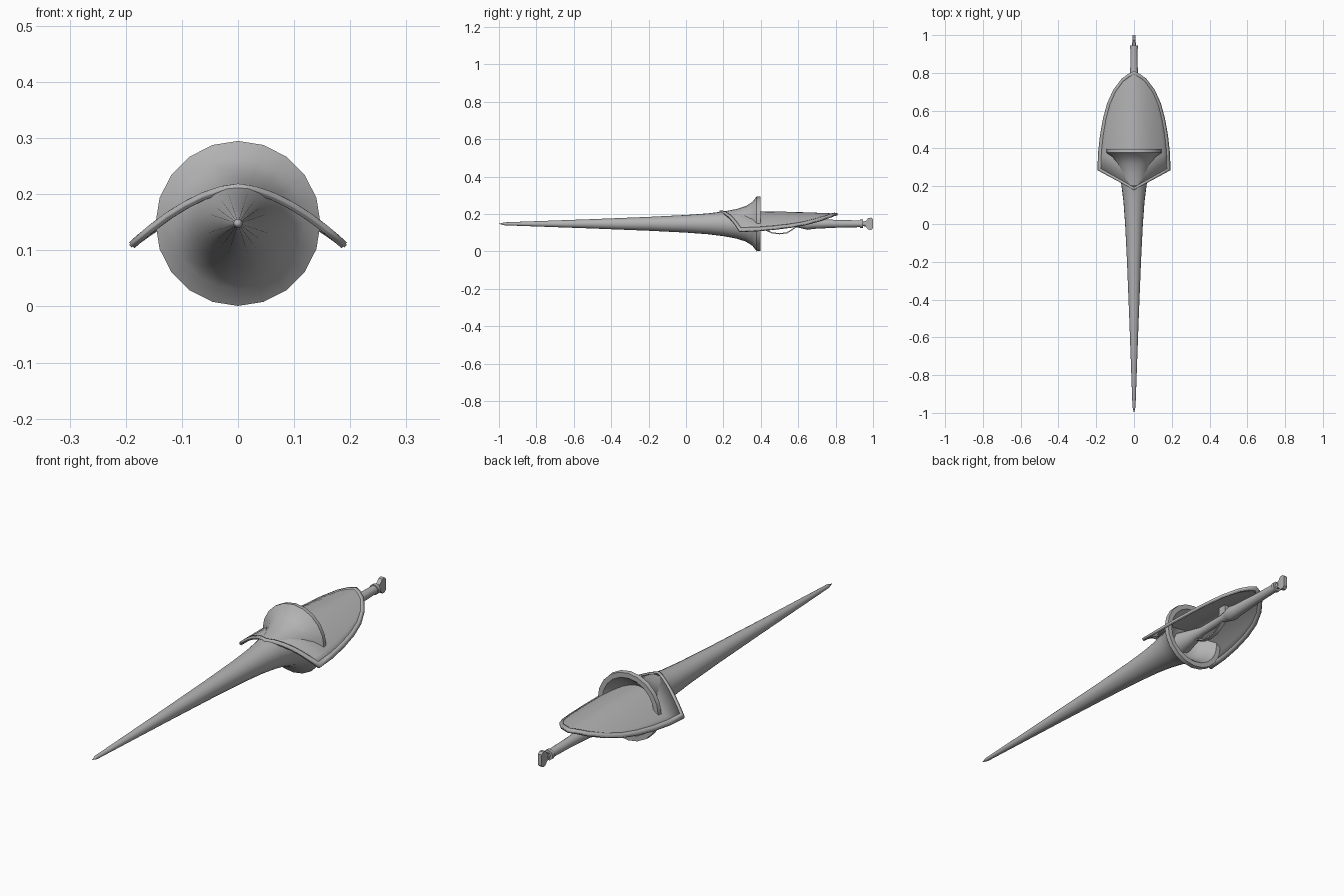
import bpy, bmesh, math
from mathutils import Vector

if "Cube" in bpy.data.objects:
    bpy.data.objects.remove(bpy.data.objects["Cube"])

AXIS_Z = 0.148
steel = bpy.data.materials.new("grey_steel")
steel.diffuse_color = (0.45, 0.45, 0.45, 1)
steel.use_nodes = True
steel.node_tree.nodes["Principled BSDF"].inputs["Base Color"].default_value = steel.diffuse_color


def finish(name, bm, angle=35):
    bmesh.ops.remove_doubles(bm, verts=bm.verts, dist=0.0002)
    bmesh.ops.recalc_face_normals(bm, faces=bm.faces)
    mesh = bpy.data.meshes.new(name)
    bm.to_mesh(mesh)
    bm.free()
    mesh.materials.append(steel)
    ob = bpy.data.objects.new(name, mesh)
    bpy.context.collection.objects.link(ob)
    bpy.ops.object.select_all(action='DESELECT')
    ob.select_set(True)
    bpy.context.view_layer.objects.active = ob
    bpy.ops.object.shade_smooth_by_angle(angle=math.radians(angle))
    return ob


def lathe(name, profile, sides, sx=1.0):
    """Revolve (y, radius) points around the long axis."""
    bm = bmesh.new()
    rings = []
    for y, r in profile:
        rings.append([bm.verts.new((sx * r * math.sin(a), y, AXIS_Z + r * math.cos(a)))
                      for a in (2 * math.pi * i / sides for i in range(sides))])
    for a, b in zip(rings, rings[1:]):
        for i in range(sides):
            j = (i + 1) % sides
            bm.faces.new((a[i], a[j], b[j], b[i]))
    return finish(name, bm)


# Long tapering lance flaring into a hollow hand cup
lathe("lance_and_cup", [
    (-1.0, 0), (-0.97, 0.008), (-0.5, 0.025), (-0.2, 0.037), (0, 0.047), (0.12, 0.056),
    (0.2, 0.066), (0.27, 0.079), (0.32, 0.095), (0.355, 0.117), (0.378, 0.147),
    (0.397, 0.145), (0.397, 0.124), (0.37, 0.102), (0.345, 0.085), (0.325, 0.06), (0.315, 0)], 20)

# Handle: cone inside the cup, thin neck, long grip and collar
lathe("handle", [
    (0.31, 0.05), (0.38, 0.034), (0.45, 0.018), (0.59, 0.018), (0.625, 0.026),
    (0.65, 0.032), (0.68, 0.027), (0.8, 0.021), (0.93, 0.018), (0.93, 0.022), (0.945, 0.022),
    (0.945, 0.012), (0.96, 0.012), (0.96, 0)], 14)

# Flat fan-shaped pommel
bm = bmesh.new()
half = [(0.948, 0.012), (0.962, 0.016), (0.975, 0.031), (0.99, 0.033), (1.0, 0.024)]
outline = half + [(y, -h) for y, h in reversed(half)]
face = bm.faces.new([bm.verts.new((-0.009, y, AXIS_Z + h)) for y, h in outline])
ext = bmesh.ops.extrude_face_region(bm, geom=[face])
bmesh.ops.translate(bm, vec=(0.018, 0, 0), verts=[v for v in ext["geom"] if isinstance(v, bmesh.types.BMVert)])
finish("pommel", bm)


def shield_z(x, y):
    return 0.219 - 1.7 * abs(x) ** 1.7 - 0.012 * max(0, (y - 0.4) / 0.4) ** 1.5


def solidify(ob, thickness):
    mod = ob.modifiers.new("thickness", 'SOLIDIFY')
    mod.thickness = thickness
    mod.offset = -1


# Curved shield: pointed at both ends, widest at the front corners
side = [(0.194, 0.285), (0.19, 0.38), (0.18, 0.47), (0.164, 0.56), (0.142, 0.64),
        (0.11, 0.71), (0.065, 0.77), (0.03, 0.795), (0, 0.81)]
FRONT_Y = 0.18
N = 12
bm = bmesh.new()
rows = []
for k, (w, y0) in enumerate(side):
    t = k / (len(side) - 1)
    row = []
    for i in range(N + 1):
        u = 2 * i / N - 1
        x, y = u * w, y0 - (1 - abs(u)) * (0.285 - FRONT_Y) * (1 - t) ** 2
        row.append(bm.verts.new((x, y, shield_z(x, y) - 0.004)))
    rows.append(row)
for a, b in zip(rows, rows[1:]):
    for i in range(N):
        bm.faces.new((a[i], a[i + 1], b[i + 1], b[i]))
bmesh.ops.dissolve_degenerate(bm, dist=0.0002, edges=bm.edges)
plate = finish("shield_plate", bm)
if plate.data.polygons[0].normal.z < 0:
    plate.data.flip_normals()
solidify(plate, 0.007)

# Raised border following the shield outline
front = [(0.194 * i / 6, FRONT_Y + (0.285 - FRONT_Y) * i / 6) for i in range(6)]
right = front + side
loop = right + [(-x, y) for x, y in reversed(right[1:-1])]
bm = bmesh.new()
pairs = []
for x, y in loop:
    ix, iy = x * 0.92, 0.45 + (y - 0.45) * 0.95
    pairs.append((bm.verts.new((x, y, shield_z(x, y))), bm.verts.new((ix, iy, shield_z(ix, iy)))))
for i, (a, b) in enumerate(pairs):
    c, d = pairs[(i + 1) % len(pairs)]
    bm.faces.new((a, c, d, b))
rim = finish("shield_rim", bm)
if rim.data.polygons[0].normal.z < 0:
    rim.data.flip_normals()
solidify(rim, 0.014)

# Finger guard: thin bow under the neck
bm = bmesh.new()
bow = [(0.40, 0.135), (0.425, 0.115), (0.46, 0.1), (0.5, 0.095), (0.54, 0.1), (0.565, 0.115), (0.6, 0.14)]
rings = []
for i, (y, z) in enumerate(bow):
    p, q = Vector(bow[max(i - 1, 0)]), Vector(bow[min(i + 1, len(bow) - 1)])
    d = (q - p).normalized() * 0.003
    rings.append([bm.verts.new((sx * 0.009, y - s * d.y, z + s * d.x))
                  for sx, s in ((-1, -1), (1, -1), (1, 1), (-1, 1))])
for a, b in zip(rings, rings[1:]):
    for i in range(4):
        bm.faces.new((a[i], a[(i + 1) % 4], b[(i + 1) % 4], b[i]))
bm.faces.new(rings[0])
bm.faces.new(rings[-1])
finish("finger_guard", bm)

# Small post joining the handle to the shield
bm = bmesh.new()
bmesh.ops.create_cube(bm, size=1)
for v in bm.verts:
    v.co = (v.co.x * 0.018, 0.59 + v.co.y * 0.04, 0.182 + v.co.z * 0.05)
finish("shield_post", bm)
